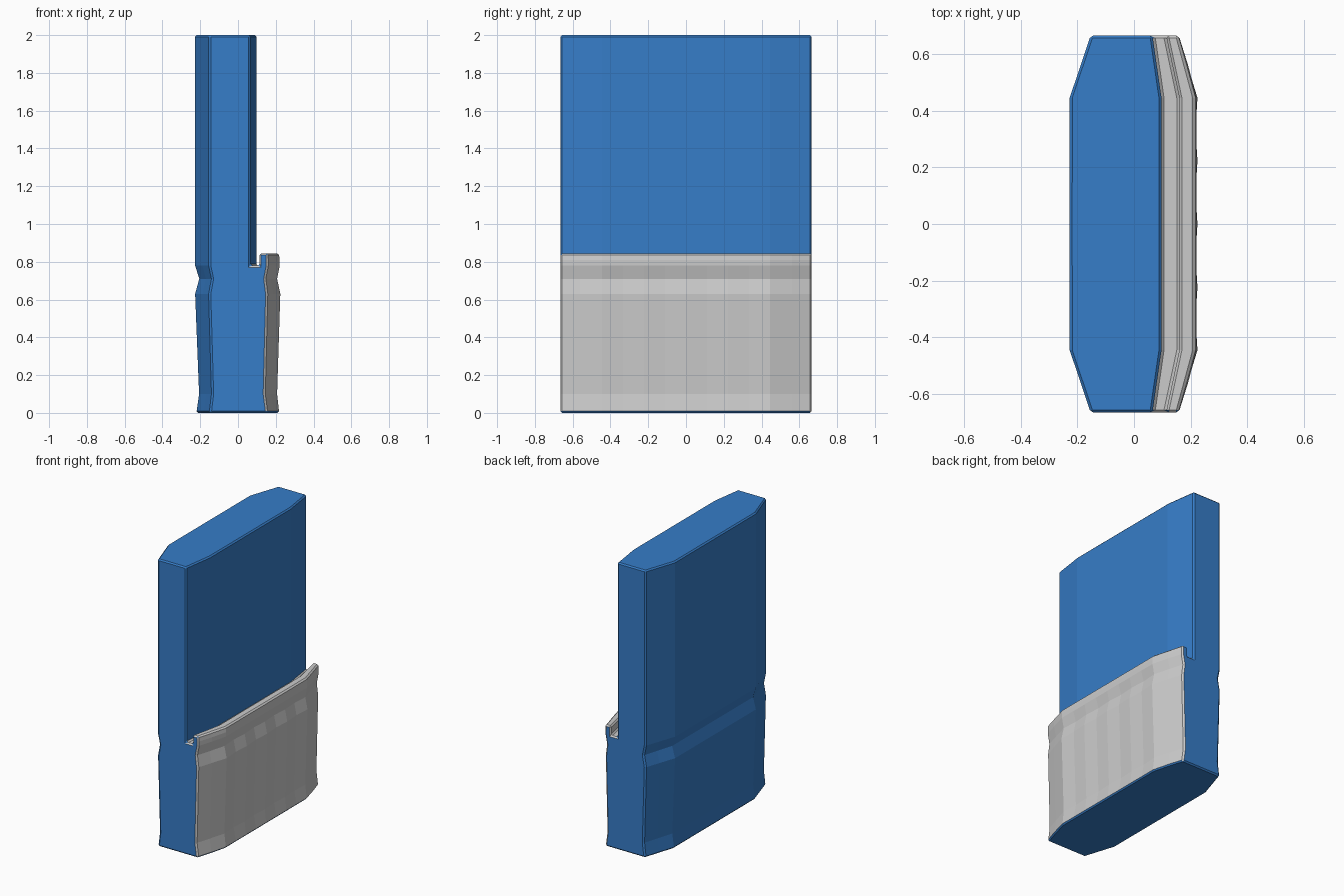
import bpy, bmesh

if "Cube" in bpy.data.objects:
    bpy.data.objects.remove(bpy.data.objects["Cube"])

HALF = 0.665       # half width along y
FLAT = 0.445       # half width of the flat middle


def material(name, rgb):
    m = bpy.data.materials.new(name)
    m.diffuse_color = (*rgb, 1)
    m.use_nodes = True
    m.node_tree.nodes["Principled BSDF"].inputs["Base Color"].default_value = m.diffuse_color
    return m


blue = material("blue", (0.037, 0.205, 0.58))
grey = material("light grey", (0.60, 0.60, 0.60))

# Profile, counter-clockwise seen from the front:
# (x in the flat middle, x at the ends, z, kind of the side that starts here)
PROFILE = [
    (-0.220, -0.150, 0.00, "blue"),     # underside
    (0.218, 0.155, 0.00, "panel"),      # front panel
    (0.203, 0.142, 0.10, "panel"),
    (0.220, 0.155, 0.63, "panel"),
    (0.203, 0.145, 0.71, "panel"),
    (0.221, 0.158, 0.78, "panel"),
    (0.221, 0.158, 0.81, "panel"),
    (0.216, 0.156, 0.845, "slot"),      # top of the lip
    (0.160, 0.113, 0.845, "slot"),      # inner wall of the lip
    (0.160, 0.113, 0.780, "slot"),      # slot floor
    (0.097, 0.065, 0.780, "blue"),      # upper body front
    (0.097, 0.065, 2.00, "blue"),       # top
    (-0.227, -0.153, 2.00, "blue"),     # back
    (-0.227, -0.153, 0.78, "blue"),
    (-0.205, -0.138, 0.71, "blue"),
    (-0.227, -0.153, 0.63, "blue"),
    (-0.206, -0.138, 0.10, "blue"),
]

# Stations across the width: ends, chamfer middle, and shallow flutes
flutes = [k * FLAT / 4 for k in range(-4, 5)]
stations = [-HALF, -0.56] + flutes + [0.56, HALF]

bm = bmesh.new()
rings = []
for i, y in enumerate(stations):
    t = min(1, (HALF - abs(y)) / (HALF - FLAT))
    ring = []
    for mid, end, z, kind in PROFILE:
        s = t ** 0.88 if kind == "panel" else t
        x = end + (mid - end) * s
        # shallow ridges and valleys on the front panel
        if kind == "panel" and 0.05 < z < 0.75 and abs(y) <= FLAT:
            x += 0.004 if i % 2 == 0 else -0.003
        ring.append(bm.verts.new((x, y, z)))
    rings.append(ring)

# Skin between stations, coloured by profile side
n = len(PROFILE)
for a, b in zip(rings, rings[1:]):
    for j in range(n):
        k = (j + 1) % n
        f = bm.faces.new((a[j], a[k], b[k], b[j]))
        f.material_index = 0 if PROFILE[j][3] == "blue" else 1
# End caps
bm.faces.new(rings[0])
bm.faces.new(rings[-1][::-1])
bmesh.ops.recalc_face_normals(bm, faces=bm.faces)

mesh = bpy.data.meshes.new("panelled_body")
bm.to_mesh(mesh)
bm.free()
mesh.materials.append(blue)
mesh.materials.append(grey)
body = bpy.data.objects.new("panelled_body", mesh)
bpy.context.collection.objects.link(body)

# Small chamfer on the sharp edges
bev = body.modifiers.new("edge_chamfer", "BEVEL")
bev.width = 0.009
bev.segments = 1
bev.limit_method = "ANGLE"
bev.angle_limit = 0.9
